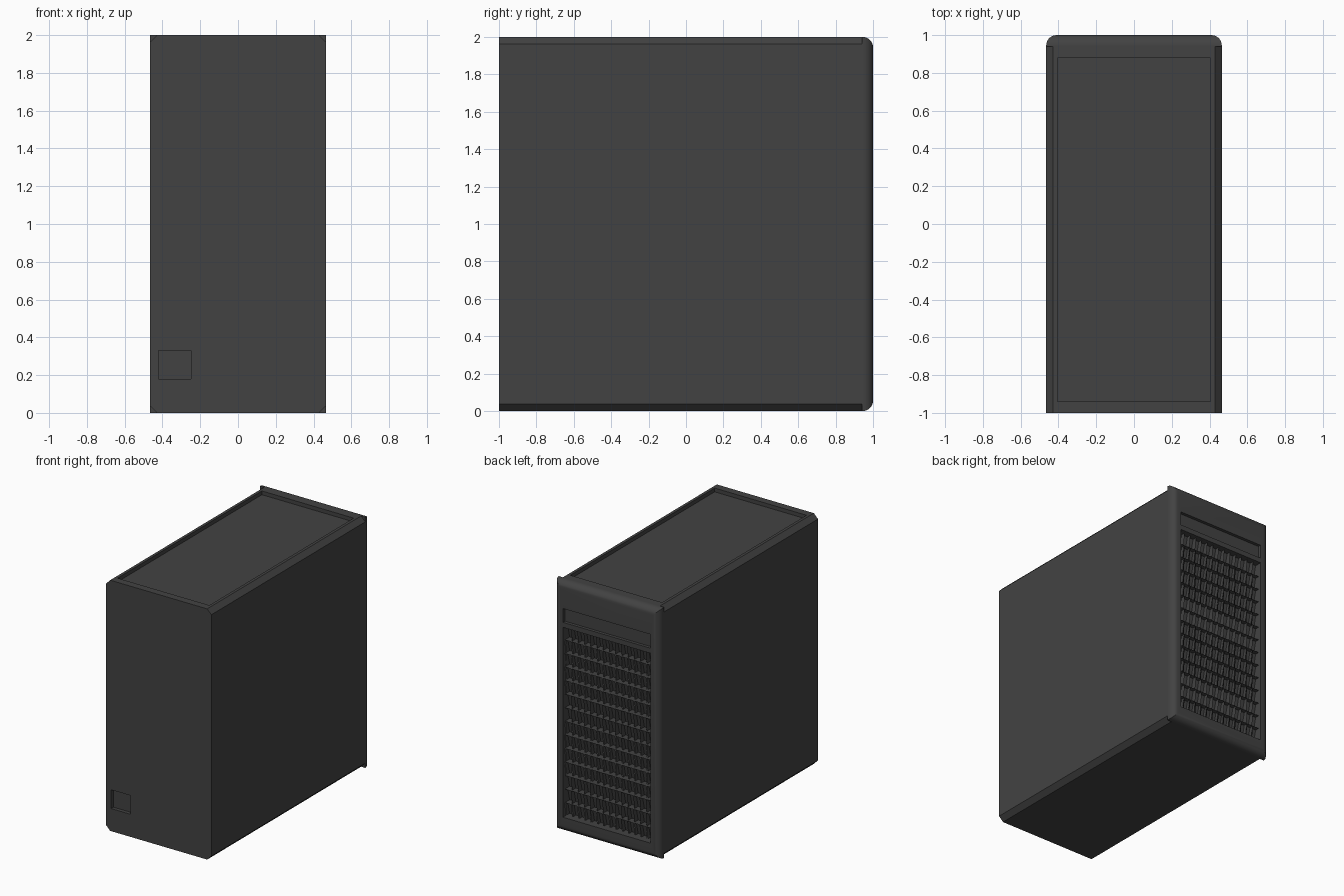
import bpy, bmesh, math
from mathutils import Vector

if "Cube" in bpy.data.objects:
    bpy.data.objects.remove(bpy.data.objects["Cube"])

W = 0.465                      # half width
mat = bpy.data.materials.new("charcoal_grey")
mat.diffuse_color = (0.055, 0.055, 0.055, 1)
mat.use_nodes = True
mat.node_tree.nodes["Principled BSDF"].inputs["Base Color"].default_value = mat.diffuse_color


def finish(name, bm):
    bmesh.ops.recalc_face_normals(bm, faces=bm.faces)
    me = bpy.data.meshes.new(name)
    bm.to_mesh(me)
    bm.free()
    ob = bpy.data.objects.new(name, me)
    bpy.context.collection.objects.link(ob)
    me.materials.append(mat)
    return ob


def box_bm(lo, hi):
    bm = bmesh.new()
    bmesh.ops.create_cube(bm, size=1)
    for v in bm.verts:
        v.co = Vector([lo[i] if v.co[i] < 0 else hi[i] for i in range(3)])
    return bm


def cut(ob, lo, hi):
    cutter = finish("cutter", box_bm(lo, hi))
    cutter.hide_render = True
    mod = ob.modifiers.new("cut", 'BOOLEAN')
    mod.operation, mod.solver, mod.object = 'DIFFERENCE', 'EXACT', cutter
    bpy.context.view_layer.objects.active = ob
    bpy.ops.object.modifier_apply(modifier=mod.name)
    bpy.data.objects.remove(cutter)


# Case body: box with its four long edges chamfered
bm = box_bm((-W, -1, 0), (W, 0.94, 2))
edges = [e for e in bm.edges if abs(e.verts[0].co.y - e.verts[1].co.y) > 1]
bmesh.ops.bevel(bm, geom=edges, offset=0.037, segments=1, affect='EDGES')
body = finish("case_body", bm)
cut(body, (-0.405, -0.94, 1.97), (0.405, 0.88, 2.1))     # top panel recess
cut(body, (-0.42, -1.1, 0.18), (-0.25, -0.97, 0.33))     # small square recess

# Rear bezel: slab with rounded outer edges
bm = box_bm((-W, 0.94, 0), (W, 1, 2))
edges = [e for e in bm.edges if all(v.co.y > 0.99 for v in e.verts)]
bmesh.ops.bevel(bm, geom=edges, offset=0.055, segments=7, profile=0.5, affect='EDGES')
bezel = finish("rear_bezel", bm)
cut(bezel, (-0.385, 0.975, 1.675), (0.385, 1.1, 1.785))  # long slot

# Pocket for the grille, through the bezel and into the body
GX, Z0, Z1 = 0.385, 0.12, 1.635
for ob in (bezel, body):
    cut(ob, (-GX, 0.91, Z0), (GX, 1.1, Z1))

# Vent grille: grid of cells, each with a sunken slot
bm = bmesh.new()
bmesh.ops.create_grid(bm, x_segments=14, y_segments=14, size=1)
for v in bm.verts:
    v.co = Vector((-v.co.x * GX, 0.965, (Z0 + Z1) / 2 + v.co.y * (Z1 - Z0) / 2))
cells = bm.faces[:]
bmesh.ops.inset_individual(bm, faces=cells, thickness=0.013)
ext = bmesh.ops.extrude_discrete_faces(bm, faces=cells)
for f in ext["faces"]:
    bmesh.ops.translate(bm, verts=f.verts, vec=(0, -0.035, 0))
grille = finish("vent_grille", bm)
# Make sure the open grid faces outwards
if sum(p.normal.y * p.area for p in grille.data.polygons) < 0:
    grille.data.flip_normals()

# Smooth the rounded bezel, keep its corners sharp
bpy.ops.object.select_all(action='DESELECT')
bezel.select_set(True)
bpy.context.view_layer.objects.active = bezel
bpy.ops.object.shade_smooth_by_angle(angle=math.radians(25))
